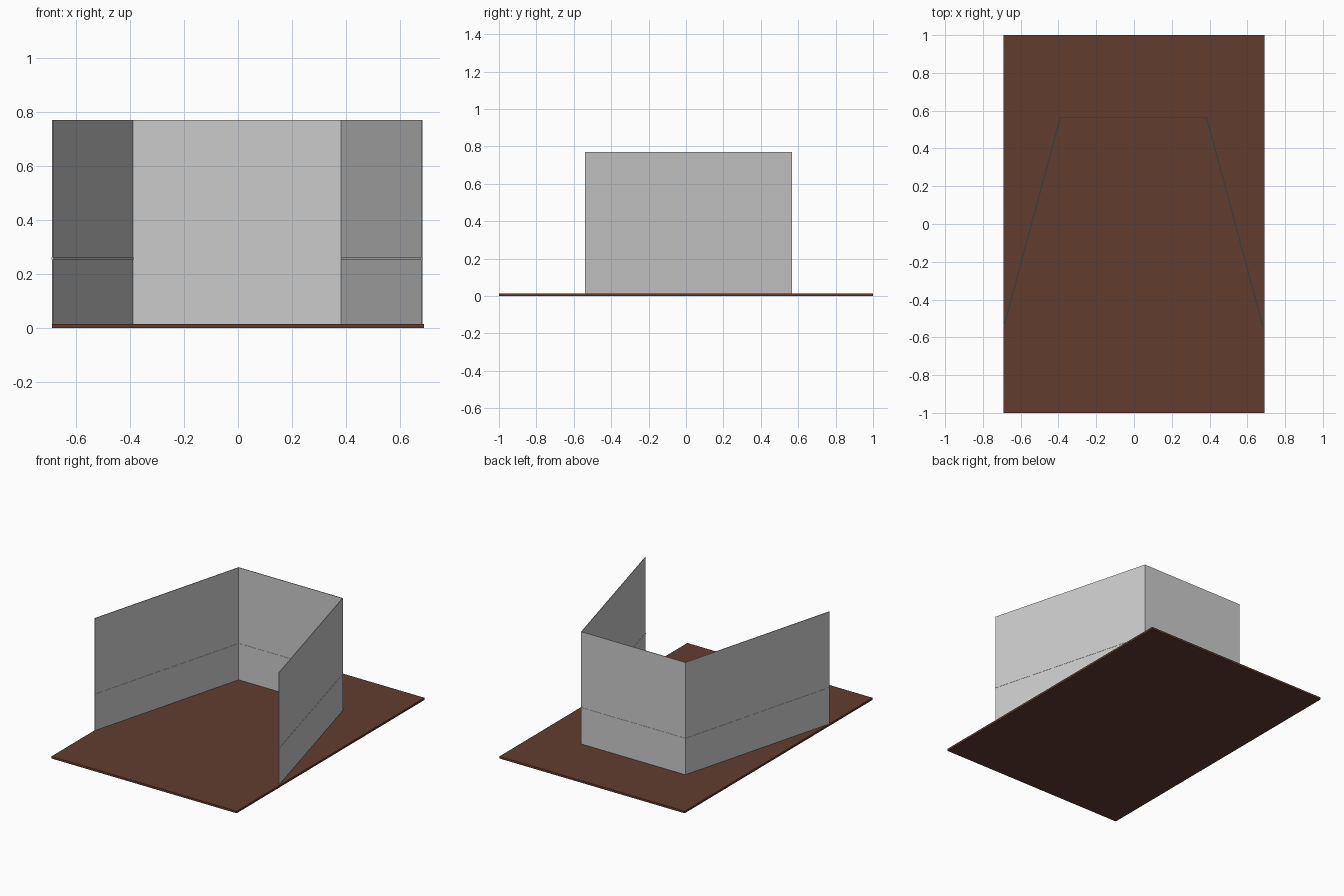
import bpy, bmesh
from mathutils import Vector

if "Cube" in bpy.data.objects:
    bpy.data.objects.remove(bpy.data.objects["Cube"])

# Plan of the three-sided screen, from front left round to front right
PLAN = [(-0.688, -0.54), (-0.39, 0.564), (0.384, 0.564), (0.682, -0.54)]


def make_object(name, bm, color=None):
    bmesh.ops.recalc_face_normals(bm, faces=bm.faces)
    mesh = bpy.data.meshes.new(name)
    bm.to_mesh(mesh)
    bm.free()
    obj = bpy.data.objects.new(name, mesh)
    bpy.context.collection.objects.link(obj)
    if color:
        mat = bpy.data.materials.new(name + "_colour")
        mat.diffuse_color = color
        mat.use_nodes = True
        mat.node_tree.nodes["Principled BSDF"].inputs["Base Color"].default_value = mat.diffuse_color
        mesh.materials.append(mat)
    return obj


def mitred_wall(name, path, thick, z0, z1):
    """Sweep an upright rectangular section along a plan path with mitred corners."""
    pts = [Vector(p) for p in path]
    dirs = [(b - a).normalized() for a, b in zip(pts, pts[1:])]
    bm = bmesh.new()
    rings = []
    for i, p in enumerate(pts):
        d0, d1 = dirs[max(i - 1, 0)], dirs[min(i, len(dirs) - 1)]
        n0, n1 = Vector((-d0.y, d0.x)), Vector((-d1.y, d1.x))
        off = (n0 + n1) / (1 + n0.dot(n1)) * thick / 2
        rings.append([bm.verts.new((*(p + off * s), z))
                      for s, z in ((-1, z0), (1, z0), (1, z1), (-1, z1))])
    for a, b in zip(rings, rings[1:]):
        for k in range(4):
            m = (k + 1) % 4
            bm.faces.new((a[k], a[m], b[m], b[k]))
    bm.faces.new(rings[0])
    bm.faces.new(rings[-1])
    return make_object(name, bm)


# Flat base board
bm = bmesh.new()
bmesh.ops.create_cube(bm, size=1)
bmesh.ops.scale(bm, vec=(1.38, 2, 0.014), verts=bm.verts)
bmesh.ops.translate(bm, vec=(0, 0, 0.007), verts=bm.verts)
make_object("base_board", bm, (0.12, 0.045, 0.028, 1))

# Thin folded screen and the narrow band around it
mitred_wall("screen_panels", PLAN, 0.004, 0.014, 0.77)
mitred_wall("screen_band", PLAN, 0.007, 0.253, 0.26)
